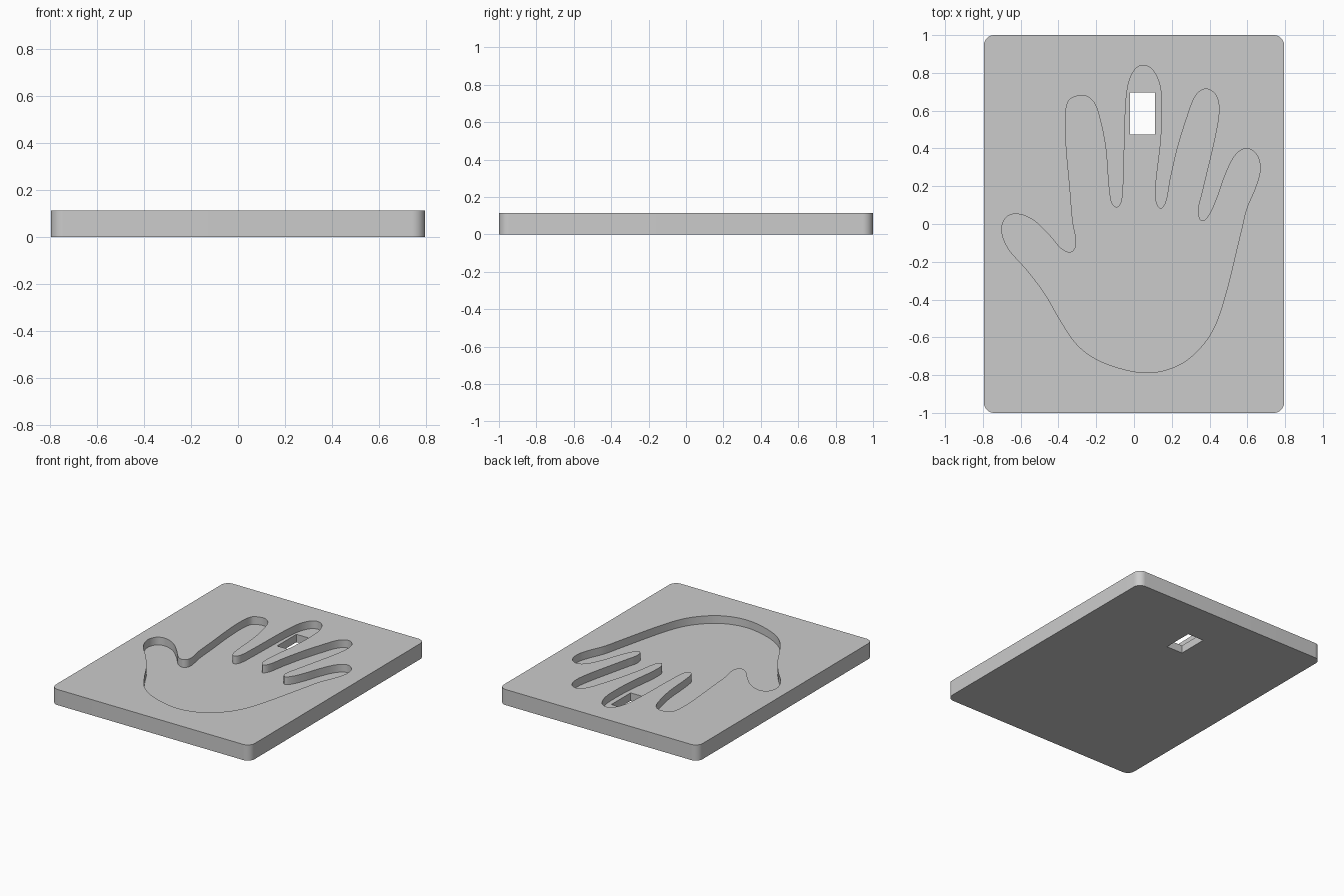
import bpy
import bmesh
import math
from mathutils import Vector
from mathutils.geometry import interpolate_bezier

HEIGHT = 0.113
FLOOR = 0.057

default_cube = bpy.data.objects.get("Cube")
if default_cube:
    bpy.data.objects.remove(default_cube, do_unlink=True)

grey = bpy.data.materials.new("plain grey")
grey.use_nodes = True
grey.diffuse_color = (0.6, 0.6, 0.6, 1)
grey.node_tree.nodes["Principled BSDF"].inputs["Base Color"].default_value = grey.diffuse_color


def smooth_loop(points, steps=8):
    """Closed smooth curve through the points, with tangents scaled to each span."""
    points = [Vector(p) for p in points]
    count = len(points)
    outline = []
    for i in range(count):
        before, start, end, after = (points[(i + k) % count] for k in (-1, 0, 1, 2))
        span = (end - start).length / 3
        handle_start = start + (end - before).normalized() * span
        handle_end = end - (after - start).normalized() * span
        outline += interpolate_bezier(start, handle_start, handle_end, end, steps + 1)[:-1]
    return outline


def rounded_rectangle(half_x, half_y, radius, steps=12):
    """Outline of a rectangle with four round corners, anticlockwise."""
    outline = []
    for corner, (sx, sy) in enumerate([(1, 1), (-1, 1), (-1, -1), (1, -1)]):
        for step in range(steps + 1):
            angle = (corner + step / steps) * math.pi / 2
            outline.append((sx * (half_x - radius) + radius * math.cos(angle),
                            sy * (half_y - radius) + radius * math.sin(angle)))
    return outline


def prism(name, outline, bottom, top):
    """Solid made by raising a flat outline from bottom to top."""
    bm = bmesh.new()
    base = bm.faces.new([bm.verts.new((p[0], p[1], bottom)) for p in outline])
    raised = bmesh.ops.extrude_face_region(bm, geom=[base])["geom"]
    moved = [v for v in raised if isinstance(v, bmesh.types.BMVert)]
    bmesh.ops.translate(bm, verts=moved, vec=(0, 0, top - bottom))
    bmesh.ops.recalc_face_normals(bm, faces=bm.faces)
    mesh = bpy.data.meshes.new(name)
    bm.to_mesh(mesh)
    bm.free()
    mesh.materials.append(grey)
    obj = bpy.data.objects.new(name, mesh)
    bpy.context.collection.objects.link(obj)
    return obj


def carve(target, cutter):
    """Cut one solid out of another, then remove the cutter."""
    cutter.hide_render = True
    bpy.context.view_layer.objects.active = target
    cut = target.modifiers.new("carve", "BOOLEAN")
    cut.operation = "DIFFERENCE"
    cut.solver = "EXACT"
    cut.object = cutter
    bpy.ops.object.modifier_apply(modifier=cut.name)
    bpy.data.objects.remove(cutter, do_unlink=True)


# Hand outline, clockwise from the thumb
thumb = [(-.57, -.24), (-.665, -.13), (-.70, -.035), (-.676, .035), (-.617, .053),
         (-.533, .02), (-.448, -.06), (-.384, -.132), (-.335, -.15), (-.306, -.11)]
index_finger = [(-.325, .02), (-.34, .2), (-.358, .4), (-.363, .56), (-.35, .645),
                (-.315, .673), (-.257, .678), (-.21, .64), (-.178, .546), (-.15, .4),
                (-.125, .13), (-.095, .088), (-.066, .12)]
middle_finger = [(-.056, .24), (-.045, .61), (-.03, .74), (.003, .815), (.045, .84),
                 (.095, .82), (.135, .74), (.146, .636), (.14, .45), (.111, .16),
                 (.135, .082), (.167, .11)]
ring_finger = [(.193, .24), (.23, .4), (.278, .556), (.326, .678), (.379, .715),
               (.432, .684), (.45, .61), (.432, .477), (.358, .16), (.339, .07),
               (.358, .016), (.395, .042)]
little_finger = [(.437, .13), (.485, .265), (.538, .366), (.596, .4), (.65, .366),
                 (.668, .29), (.644, .196), (.596, .08), (.564, -.05)]
palm = [(.474, -.41), (.405, -.583), (.294, -.71), (.178, -.77), (.06, -.787),
        (-.066, -.766), (-.2, -.715), (-.3, -.64), (-.384, -.52), (-.474, -.366)]
hand = smooth_loop(thumb + index_finger + middle_finger + ring_finger + little_finger + palm)

# Plate with round corners
plate = prism("hand_mould_plate", rounded_rectangle(0.795, 1, 0.055), 0, HEIGHT)

# Hand recess, and the window through its floor in the middle finger
carve(plate, prism("hand_recess_cutter", hand, FLOOR, HEIGHT * 2))
window = [(x, y) for x, y in [(-.02, .475), (.11, .475), (.11, .695), (-.02, .695)]]
carve(plate, prism("window_cutter", window, -HEIGHT, FLOOR + 0.03))

bpy.ops.object.select_all(action="DESELECT")
plate.select_set(True)
bpy.context.view_layer.objects.active = plate
bpy.ops.object.shade_smooth_by_angle(angle=math.radians(30))
